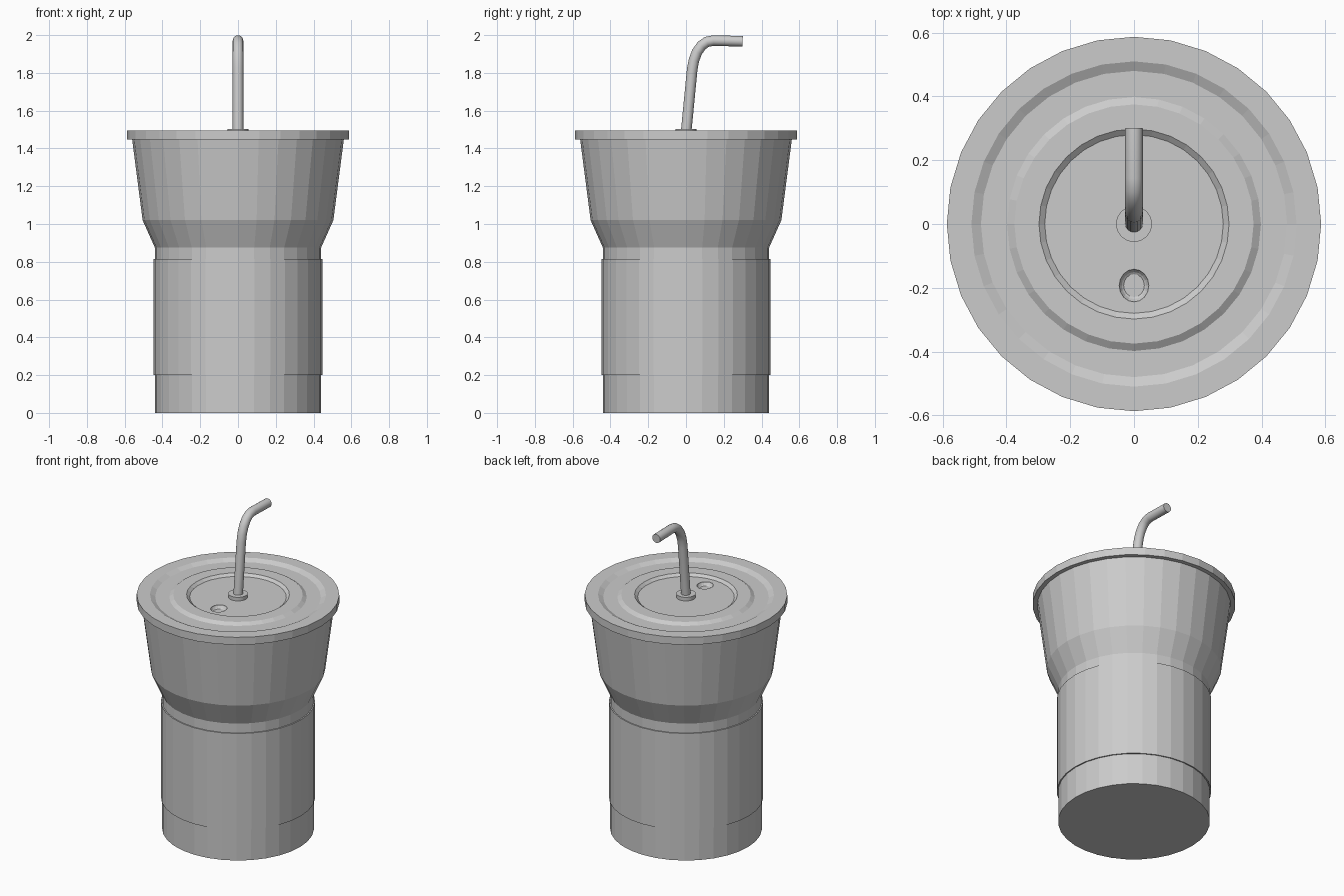
import bpy, bmesh, math
from mathutils import Vector

if "Cube" in bpy.data.objects:
    bpy.data.objects.remove(bpy.data.objects["Cube"])


def lathe(name, profile, sides=32, caps=True, closed=False):
    """Revolve (radius, z) points round z; caps fill both ends."""
    bm = bmesh.new()
    rings = []
    for r, z in profile:
        rings.append([bm.verts.new((r * math.cos(a), r * math.sin(a), z))
                      for a in (2 * math.pi * i / sides for i in range(sides))])
    pairs = list(zip(rings, rings[1:]))
    if closed:
        pairs.append((rings[-1], rings[0]))
    for lo, hi in pairs:
        for i in range(sides):
            j = (i + 1) % sides
            bm.faces.new((lo[i], lo[j], hi[j], hi[i]))
    if caps:
        bm.faces.new(rings[0][::-1])
        bm.faces.new(rings[-1])
    bmesh.ops.recalc_face_normals(bm, faces=bm.faces)
    mesh = bpy.data.meshes.new(name)
    bm.to_mesh(mesh)
    bm.free()
    ob = bpy.data.objects.new(name, mesh)
    bpy.context.collection.objects.link(ob)
    return ob


# Cup: straight lower part, flared shoulder, tapered bowl
lathe("cup", [(0.44, 0), (0.44, 0.875), (0.505, 1.02), (0.562, 1.46)])

# Thin sleeve wrapped round the lower part
lathe("sleeve", [(0.43, 0.2), (0.447, 0.2), (0.447, 0.815), (0.43, 0.815)],
      caps=False, closed=True)

# Lid with stepped concentric rings
top, low = 1.495, 1.48
lid = lathe("lid", [(0.587, 1.447), (0.587, top), (0.51, top), (0.48, low),
                    (0.398, low), (0.375, top), (0.298, top), (0.28, low)])

# Small dimple pressed into the lid
bpy.ops.mesh.primitive_uv_sphere_add(segments=16, ring_count=10, radius=0.05,
                                     location=(0, -0.193, low + 0.005))
cutter = bpy.context.object
cutter.name = "dimple_cutter"
cutter.scale = (0.95, 1.05, 0.7)
cutter.hide_render = True
cutter.hide_viewport = True
cut = lid.modifiers.new("dimple", 'BOOLEAN')
cut.operation = 'DIFFERENCE'
cut.solver = 'EXACT'
cut.object = cutter
bpy.context.view_layer.update()
dg = bpy.context.evaluated_depsgraph_get()
lid_mesh = bpy.data.meshes.new_from_object(lid.evaluated_get(dg))
lid.modifiers.clear()
lid.data = lid_mesh
bpy.data.objects.remove(cutter)

# Collar where the straw enters
lathe("straw_collar", [(0.056, low - 0.01), (0.056, 1.503)])

# Bent straw
path = [(-0.003, 1.45), (0.033, 1.82), (0.042, 1.867), (0.058, 1.91),
        (0.083, 1.945), (0.11, 1.964), (0.145, 1.971), (0.3, 1.967)]
curve = bpy.data.curves.new("straw", 'CURVE')
curve.dimensions = '3D'
curve.bevel_depth = 0.028
curve.bevel_resolution = 6
curve.use_fill_caps = True
spline = curve.splines.new('POLY')
spline.points.add(len(path) - 1)
for p, (y, z) in zip(spline.points, path):
    p.co = (0, y, z, 1)
tmp = bpy.data.objects.new("straw_path", curve)
bpy.context.collection.objects.link(tmp)
dg = bpy.context.evaluated_depsgraph_get()
straw = bpy.data.objects.new("straw", bpy.data.meshes.new_from_object(tmp.evaluated_get(dg)))
bpy.context.collection.objects.link(straw)
bpy.data.objects.remove(tmp)
bpy.ops.object.select_all(action='DESELECT')
straw.select_set(True)
bpy.context.view_layer.objects.active = straw
bpy.ops.object.shade_smooth_by_angle(angle=math.radians(40))
